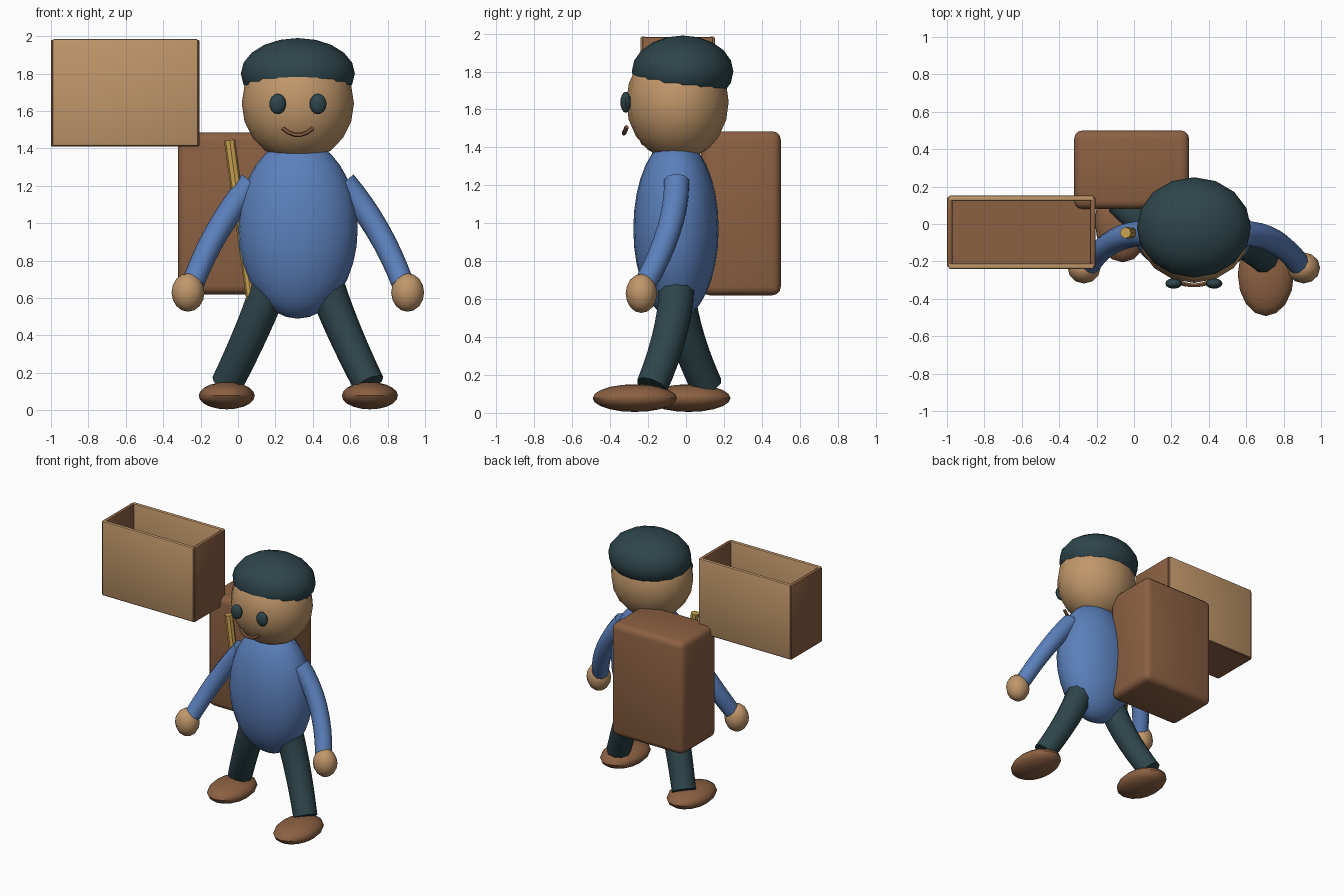
import bpy, bmesh, math
from mathutils import Vector

if "Cube" in bpy.data.objects:
    bpy.data.objects.remove(bpy.data.objects["Cube"])


def material(name, rgb):
    m = bpy.data.materials.new(name)
    m.diffuse_color = (*rgb, 1)
    m.use_nodes = True
    m.node_tree.nodes["Principled BSDF"].inputs["Base Color"].default_value = m.diffuse_color
    return m


TAN = material("tan", (0.53, 0.31, 0.145))
BROWN = material("brown", (0.26, 0.118, 0.055))
BLUE = material("blue", (0.105, 0.215, 0.50))
DARK = material("dark_teal", (0.027, 0.060, 0.070))
GOLD = material("gold", (0.59, 0.36, 0.08))
CX = 0.32  # centre line of the figure


def finish(bm, name, mat, smooth=40):
    bmesh.ops.recalc_face_normals(bm, faces=bm.faces)
    me = bpy.data.meshes.new(name)
    bm.to_mesh(me)
    bm.free()
    ob = bpy.data.objects.new(name, me)
    bpy.context.collection.objects.link(ob)
    me.materials.append(mat)
    bpy.ops.object.select_all(action='DESELECT')
    ob.select_set(True)
    bpy.context.view_layer.objects.active = ob
    bpy.ops.object.shade_smooth_by_angle(angle=math.radians(smooth))
    return ob


def ellipsoid(name, loc, radii, mat, segs=16, rings=10):
    bm = bmesh.new()
    bmesh.ops.create_uvsphere(bm, u_segments=segs, v_segments=rings, radius=1)
    bmesh.ops.scale(bm, vec=radii, verts=bm.verts)
    bmesh.ops.translate(bm, vec=loc, verts=bm.verts)
    return finish(bm, name, mat)


def tube(name, points, r0, r1, mat, sides=10, steps=8):
    """Tapered tube along a quadratic curve passing through three points."""
    a, m, b = (Vector(p) for p in points)
    c = 2 * m - (a + b) / 2
    bm = bmesh.new()
    rings = []
    for i in range(steps + 1):
        t = i / steps
        p = a * (1 - t) ** 2 + c * 2 * t * (1 - t) + b * t * t
        d = ((c - a) * (1 - t) + (b - c) * t).normalized()
        u = d.cross(Vector((0, 1, 0))).normalized()
        v = d.cross(u)
        r = r0 + (r1 - r0) * t
        ring = []
        for k in range(sides):
            ang = 2 * math.pi * k / sides
            ring.append(bm.verts.new(p + (u * math.cos(ang) + v * math.sin(ang)) * r))
        rings.append(ring)
    for lo, hi in zip(rings, rings[1:]):
        for k in range(sides):
            j = (k + 1) % sides
            bm.faces.new((lo[k], lo[j], hi[j], hi[k]))
    bm.faces.new(rings[0])
    bm.faces.new(rings[-1])
    return finish(bm, name, mat)


def box(name, lo, hi, mat, bevel, segs):
    bm = bmesh.new()
    bmesh.ops.create_cube(bm, size=1)
    lo, hi = Vector(lo), Vector(hi)
    bmesh.ops.scale(bm, vec=hi - lo, verts=bm.verts)
    bmesh.ops.translate(bm, vec=(lo + hi) / 2, verts=bm.verts)
    bmesh.ops.bevel(bm, geom=bm.edges[:], offset=bevel, segments=segs,
                    profile=0.5, affect='EDGES')
    return finish(bm, name, mat)


# Torso, head and cap
ellipsoid("torso", (CX, -0.053, 0.97), (0.32, 0.225, 0.48), BLUE, 24, 16)
ellipsoid("head", (CX, -0.045, 1.64), (0.30, 0.27, 0.31), TAN)
ellipsoid("cap", (CX, -0.018, 1.80), (0.305, 0.268, 0.19), DARK)

# Face
for s, side in ((-1, "left"), (1, "right")):
    ellipsoid("eye_" + side, (CX + s * 0.108, -0.318, 1.638),
              (0.045, 0.028, 0.055), DARK, 12, 8)
tube("mouth", ((0.24, -0.312, 1.508), (CX, -0.328, 1.472), (0.40, -0.312, 1.508)),
     0.012, 0.012, BROWN, 6, 5)

# Arms and hands, mirrored about the centre line
for s, side in ((-1, "left"), (1, "right")):
    path = [(CX + s * x, y, z) for x, y, z in
            ((0.245, -0.05, 1.215), (0.425, -0.09, 0.965), (0.56, -0.215, 0.68))]
    tube("arm_" + side, path, 0.07, 0.06, BLUE)
    ellipsoid("hand_" + side, (CX + s * 0.587, -0.235, 0.63),
              (0.088, 0.083, 0.103), TAN, 12, 8)

# Legs in a walking stride, with shoes
tube("leg_left", ((0.18, -0.05, 0.70), (0.08, -0.005, 0.44), (-0.06, 0.11, 0.14)),
     0.10, 0.085, DARK)
tube("leg_right", ((0.46, -0.05, 0.70), (0.56, -0.08, 0.44), (0.70, -0.18, 0.14)),
     0.10, 0.085, DARK)
ellipsoid("shoe_left", (-0.06, 0.015, 0.078), (0.15, 0.22, 0.073), BROWN)
ellipsoid("shoe_right", (0.705, -0.27, 0.078), (0.15, 0.222, 0.073), BROWN)

# Backpack
box("backpack", (-0.32, 0.08, 0.62), (0.295, 0.50, 1.485), BROWN, 0.045, 3)

# Walking stick
tube("stick", ((-0.045, -0.047, 1.445), (0.014, -0.047, 1.015), (0.073, -0.047, 0.585)),
     0.03, 0.028, GOLD, 8, 1)

# Open crate: brown base and ends, tan front and back panels
X0, X1, Y0, Y1, Z0, Z1 = -1.0, -0.205, -0.24, 0.152, 1.41, 1.985
T = 0.03
box("crate_base", (X0 + 0.005, Y0 + 0.005, Z0), (X1 - 0.005, Y1 - 0.005, Z0 + T),
    BROWN, 0.006, 1)
box("crate_end_left", (X0, Y0 + 0.01, Z0), (X0 + T, Y1 - 0.01, Z1 - 0.004), BROWN, 0.008, 2)
box("crate_end_right", (X1 - T, Y0 + 0.01, Z0), (X1, Y1 - 0.01, Z1 - 0.004), BROWN, 0.008, 2)
box("crate_front", (X0 + 0.008, Y0, Z0 + 0.006), (X1 - 0.008, Y0 + T, Z1), TAN, 0.01, 2)
box("crate_back", (X0 + 0.008, Y1 - T, Z0 + 0.006), (X1 - 0.008, Y1, Z1), TAN, 0.01, 2)
